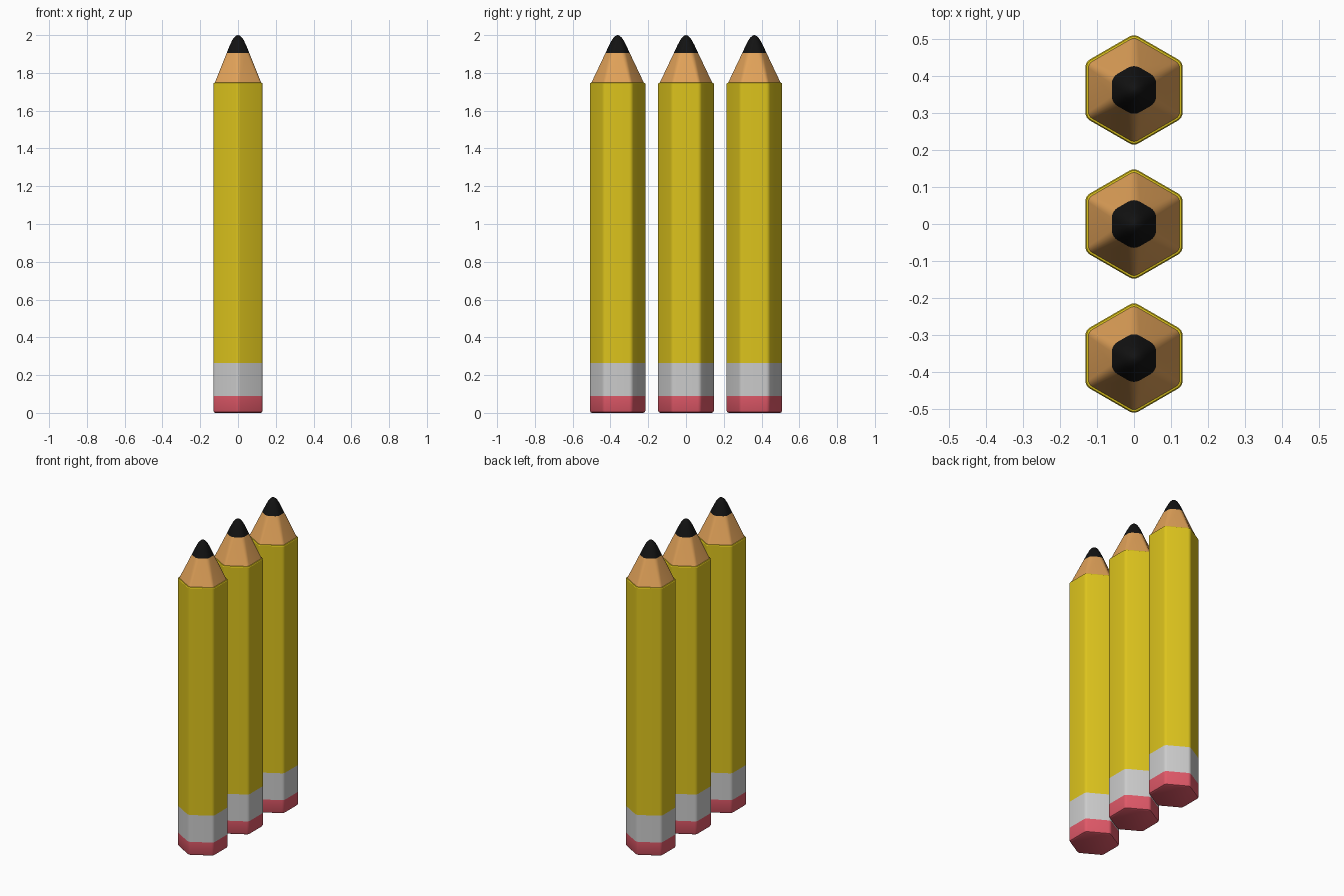
import bpy, bmesh, math

if "Cube" in bpy.data.objects:
    bpy.data.objects.remove(bpy.data.objects["Cube"])


def material(name, color):
    m = bpy.data.materials.new(name)
    m.diffuse_color = (*color, 1)
    m.use_nodes = True
    m.node_tree.nodes["Principled BSDF"].inputs["Base Color"].default_value = m.diffuse_color
    return m


PINK = material("pink_rubber", (0.75, 0.10, 0.14))
METAL = material("grey_metal", (0.55, 0.55, 0.55))
YELLOW = material("yellow_paint", (0.72, 0.55, 0.012))
WOOD = material("bare_wood", (0.75, 0.36, 0.10))
BLACK = material("graphite", (0.006, 0.006, 0.006))


def hex_ring(apothem, radius, segs=4):
    """Rounded hexagon with corners on the y axis."""
    pts = []
    d = (apothem - radius) / math.cos(math.pi / 6)
    for k in range(6):
        mid = math.radians(90 + 60 * k)
        for s in range(segs + 1):
            a = mid + math.radians(-30 + 60 * s / segs)
            pts.append((d * math.cos(mid) + radius * math.cos(a),
                        d * math.sin(mid) + radius * math.sin(a)))
    return pts


def loft(name, mat, y, rings, cap_bottom=False, cap_top=False):
    """Skin a stack of (z, apothem, corner radius) sections."""
    bm = bmesh.new()
    loops = [[bm.verts.new((px, py, z)) for px, py in hex_ring(a, r)]
             for z, a, r in rings]
    n = len(loops[0])
    for lo, hi in zip(loops, loops[1:]):
        for i in range(n):
            j = (i + 1) % n
            bm.faces.new((lo[i], lo[j], hi[j], hi[i]))
    if cap_bottom:
        bm.faces.new(loops[0][::-1])
    if cap_top:
        bm.faces.new(loops[-1])
    me = bpy.data.meshes.new(name)
    bm.to_mesh(me)
    bm.free()
    me.materials.append(mat)
    ob = bpy.data.objects.new(name, me)
    ob.location = (0, y, 0)
    bpy.context.collection.objects.link(ob)
    bpy.ops.object.select_all(action='DESELECT')
    ob.select_set(True)
    bpy.context.view_layer.objects.active = ob
    bpy.ops.object.shade_smooth_by_angle(angle=math.radians(28))


A, R = 0.131, 0.024  # body half-width and corner rounding

for i, y in enumerate((-0.362, 0, 0.362), 1):
    # Eraser with softened bottom edge
    loft(f"eraser_{i}", PINK, y,
         [(0, A - 0.012, R - 0.012), (0.004, A - 0.004, R - 0.004),
          (0.012, A, R), (0.09, A, R)], cap_bottom=True)
    # Metal band
    loft(f"ferrule_{i}", METAL, y, [(0.09, A, R), (0.265, A, R)])
    # Painted shaft with a narrow rim at the shoulder
    loft(f"shaft_{i}", YELLOW, y,
         [(0.265, A, R), (1.742, A, R), (1.747, A - 0.003, R - 0.002),
          (1.748, A - 0.008, R - 0.004)])
    # Sharpened wood
    loft(f"wood_cone_{i}", WOOD, y, [(1.748, A - 0.008, 0.02), (1.905, 0.060, 0.032)])
    # Rounded lead point
    loft(f"lead_tip_{i}", BLACK, y,
         [(1.905, 0.060, 0.032), (1.945, 0.044, 0.032), (1.972, 0.031, 0.027),
          (1.987, 0.021, 0.019), (1.996, 0.011, 0.010), (2.0, 0.002, 0.0015)],
         cap_top=True)
